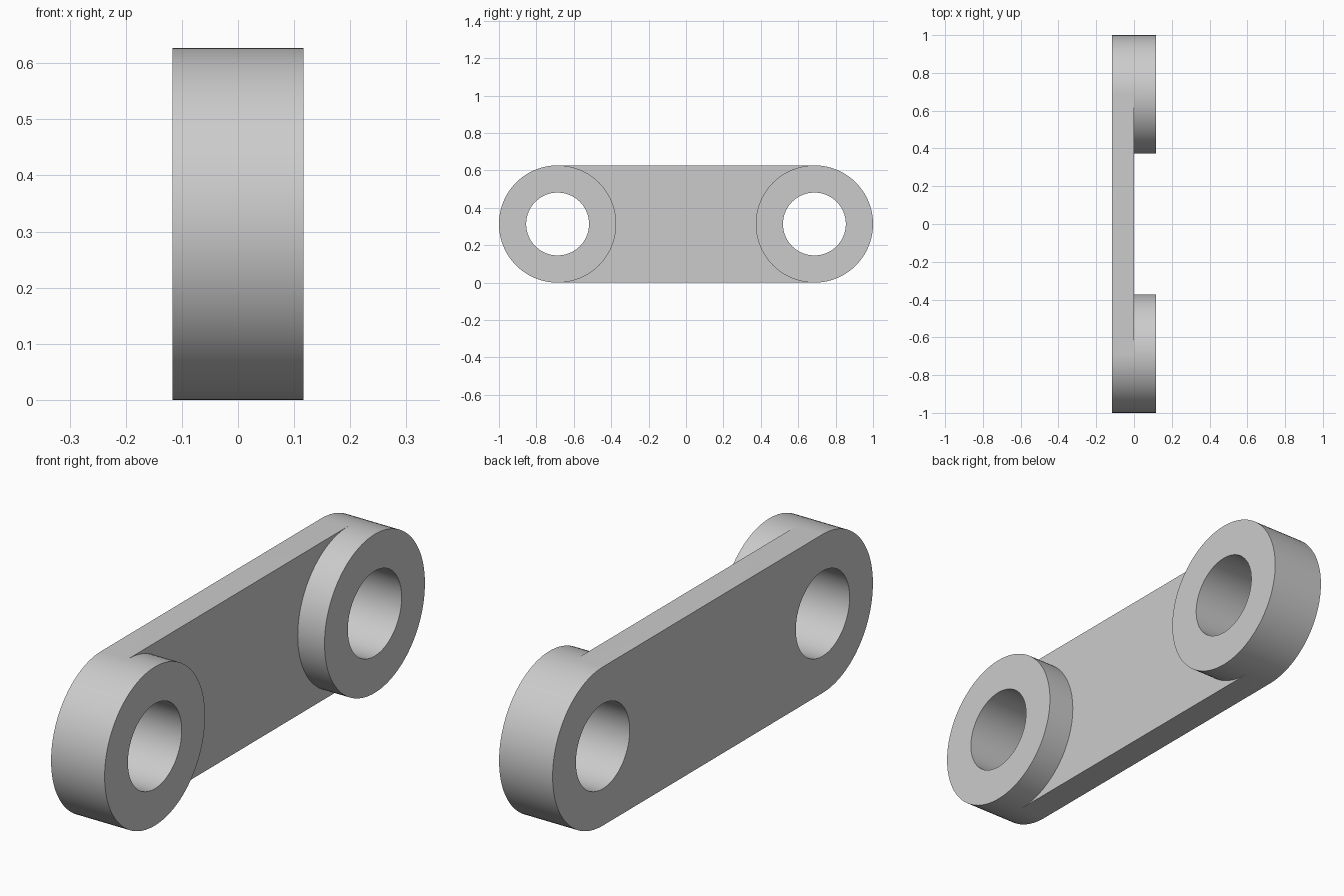
import bpy, bmesh, math

cube = bpy.data.objects.get("Cube")
if cube:
    bpy.data.objects.remove(cube, do_unlink=True)

R, HOLE = 0.3135, 0.168       # boss and bore radius
CY, CZ = 1.0 - R, R           # boss centre
T = 0.117                     # half of the total thickness
N = 96                        # segments per circle

grey = bpy.data.materials.new("plain grey")
grey.use_nodes = True
colour = (0.6, 0.6, 0.6, 1)
grey.diffuse_color = colour
grey.node_tree.nodes["Principled BSDF"].inputs["Base Color"].default_value = colour

bm = bmesh.new()


def circle(radius, x):
    """Circle of vertices around the boss axis; index 0 is the top, the first half faces +y."""
    angles = [math.tau * i / N for i in range(N)]
    return [bm.verts.new((x, CY + radius * math.sin(a), CZ + radius * math.cos(a)))
            for a in angles]


def band(a, b, indices):
    """Strip of quads between two circles."""
    for i in indices:
        j = (i + 1) % N
        bm.faces.new((a[i], a[j], b[j], b[i]))


outer_half, whole = range(N // 2), range(N)
inner_half = range(N // 2, N)

mid, front = circle(R, 0), circle(R, T)
bore_back, bore_front = circle(HOLE, -T), circle(HOLE, T)
back = circle(R, -T)
for v in back[N // 2 + 1:]:   # the plate replaces the inner part of this rim
    bm.verts.remove(v)

# Boss: rounded end, raised wall, ring face and bore
band(back, mid, outer_half)
band(mid, front, whole)
band(front, bore_front, whole)
band(bore_front, bore_back, whole)
band(back, bore_back, outer_half)

# Half of the flat link plate, running to the mirror plane
top_back, bottom_back = bm.verts.new((-T, 0, 2 * R)), bm.verts.new((-T, 0, 0))
top_mid, bottom_mid = bm.verts.new((0, 0, 2 * R)), bm.verts.new((0, 0, 0))
inner = list(inner_half) + [0]
bm.faces.new([top_mid, bottom_mid] + [mid[i] for i in inner])
bm.faces.new([top_back, bottom_back, back[N // 2]]
             + [bore_back[i] for i in inner] + [back[0]])
bm.faces.new((top_back, top_mid, mid[0], back[0]))
bm.faces.new((bottom_back, bottom_mid, mid[N // 2], back[N // 2]))

bmesh.ops.recalc_face_normals(bm, faces=bm.faces)
mesh = bpy.data.meshes.new("link_arm")
bm.to_mesh(mesh)
bm.free()
mesh.materials.append(grey)
arm = bpy.data.objects.new("link_arm", mesh)
bpy.context.collection.objects.link(arm)

# Second boss and the other half of the plate
mirror = arm.modifiers.new("Mirror", 'MIRROR')
mirror.use_axis = (False, True, False)
mirror.use_clip = True

bpy.ops.object.select_all(action='DESELECT')
arm.select_set(True)
bpy.context.view_layer.objects.active = arm
bpy.ops.object.modifier_apply(modifier=mirror.name)
bpy.ops.object.shade_smooth_by_angle(angle=math.radians(30))
